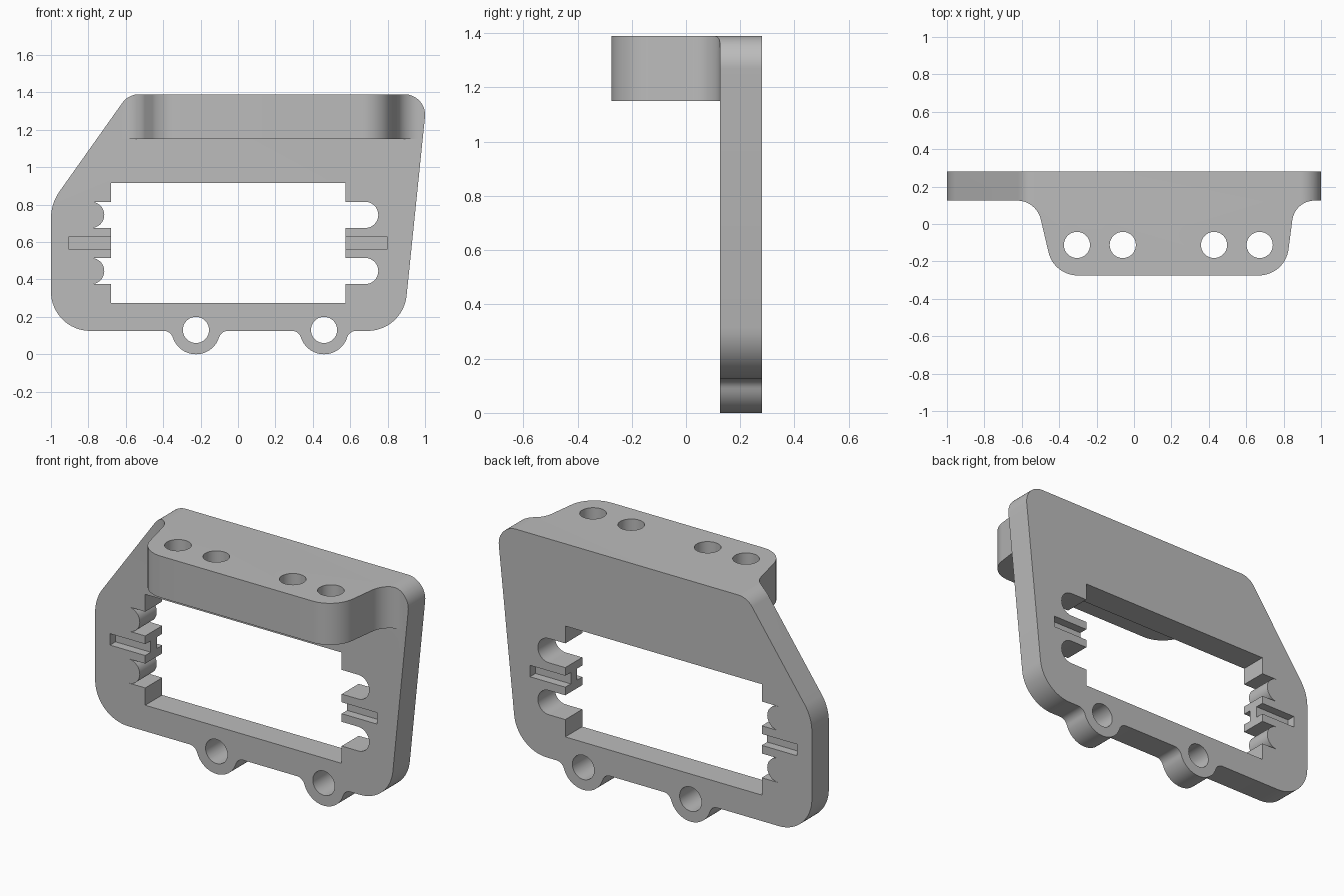
import bpy
import bmesh
import math
from mathutils import Vector

default_cube = bpy.data.objects.get("Cube")
if default_cube:
    bpy.data.objects.remove(default_cube)

BACK, FACE, TOP = 0.28, 0.125, 1.39   # plate back, plate front, top height
BOTTOM = 0.125                        # lower edge of the plate


def arc(center, radius, start, end, steps=12):
    """Points along an arc, angles in radians."""
    return [Vector((center[0] + radius * math.cos(start + (end - start) * i / steps),
                    center[1] + radius * math.sin(start + (end - start) * i / steps)))
            for i in range(steps + 1)]


def rounded(corners, steps=12):
    """Closed outline from (x, y, radius) corners, each filleted."""
    points = []
    for i, (x, y, radius) in enumerate(corners):
        p = Vector((x, y))
        if radius == 0:
            points.append(p)
            continue
        a = (Vector(corners[i - 1][:2]) - p).normalized()
        b = (Vector(corners[(i + 1) % len(corners)][:2]) - p).normalized()
        half = a.angle(b) / 2
        center = p + (a + b).normalized() * radius / math.sin(half)
        start = p + a * radius / math.tan(half) - center
        end = p + b * radius / math.tan(half) - center
        a0 = math.atan2(start.y, start.x)
        turn = math.atan2(start.x * end.y - start.y * end.x, start.dot(end))
        points += arc(center, radius, a0, a0 + turn, steps)
    return points


def prism(name, points, low, high, axis):
    """Extrude an outline along y (outline in x, z) or z (outline in x, y)."""
    bm = bmesh.new()

    def place(p, h):
        return (p[0], h, p[1]) if axis == "y" else (p[0], p[1], h)

    face = bm.faces.new([bm.verts.new(place(p, low)) for p in points])
    ext = bmesh.ops.extrude_face_region(bm, geom=[face])
    verts = [v for v in ext["geom"] if isinstance(v, bmesh.types.BMVert)]
    shift = (0, high - low, 0) if axis == "y" else (0, 0, high - low)
    bmesh.ops.translate(bm, verts=verts, vec=shift)
    bmesh.ops.recalc_face_normals(bm, faces=bm.faces)
    mesh = bpy.data.meshes.new(name)
    bm.to_mesh(mesh)
    bm.free()
    obj = bpy.data.objects.new(name, mesh)
    bpy.context.collection.objects.link(obj)
    return obj


def box(x0, x1, y0, y1):
    return [(x0, y0), (x1, y0), (x1, y1), (x0, y1)]


def combine(target, other, operation):
    """Apply a boolean and drop the helper."""
    other.hide_render = True
    bpy.context.view_layer.objects.active = target
    mod = target.modifiers.new("cut", "BOOLEAN")
    mod.object, mod.operation, mod.solver = other, operation, "EXACT"
    bpy.ops.object.modifier_apply(modifier=mod.name)
    bpy.data.objects.remove(other)


def lug(cx, cz=0.13, radius=0.13, blend=0.05):
    """Rounded ear below the bottom edge with blended shoulders."""
    dz = BOTTOM - blend - cz
    dx = math.sqrt((radius + blend) ** 2 - dz ** 2)
    slope = math.atan2(-dz, dx)
    quarter = math.pi / 2
    return (arc((cx - dx, cz + dz), blend, quarter, slope, 8)
            + arc((cx, cz), radius, math.pi + slope, 2 * math.pi - slope, 28)[1:-1]
            + arc((cx + dx, cz + dz), blend, math.pi - slope, quarter, 8))


# Front silhouette, starting after the bottom left corner
lug_centers = (-0.225, 0.46)
silhouette = rounded([
    (0.882, BOTTOM, 0.21), (1.012, TOP, 0.11), (-0.586, TOP, 0.11),
    (-1.0, 0.806, 0.25), (-1.0, BOTTOM, 0.21)], 16)
for cx in lug_centers:
    silhouette += lug(cx)

# Shelf outline seen from above, flaring into the plate
shelf_outline = rounded([
    (-0.8, FACE, 0), (-0.522, FACE, 0.13), (-0.428, -0.275, 0.16),
    (0.808, -0.275, 0.16), (0.86, FACE, 0.12), (1.2, FACE, 0)], 14)[1:-1]
shelf_outline += [(shelf_outline[-1].x, 0.2), (shelf_outline[0].x, 0.2)]

# Plate and shelf, both trimmed to the silhouette
bracket = prism("servo_bracket", box(-1.5, 1.5, -0.5, 1.8), FACE, BACK, "y")
combine(bracket, prism("shelf", shelf_outline, 1.15, 1.6, "z"), "UNION")
combine(bracket, prism("silhouette", silhouette, -0.5, 0.5, "y"), "INTERSECT")

# Central window
left, right = -0.68, 0.575
combine(bracket, prism("window", box(left, right, 0.275, 0.915), 0.0, 0.5, "y"), "DIFFERENCE")

# Round-ended screw slots and shallow grooves on both sides of the window
middle = (left + right) / 2
for side, edge in ((-1, left), (1, right)):
    for z in (0.745, 0.445):
        tip = edge + side * 0.105
        slot = arc((tip, z), 0.07, -side * math.pi / 2, side * math.pi / 2, 20)
        slot += [(middle, z + side * 0.07), (middle, z - side * 0.07)]
        combine(bracket, prism("slot", slot, 0.0, 0.5, "y"), "DIFFERENCE")
    x0, x1 = sorted((middle, edge + side * 0.225))
    for y0, y1 in ((0.0, FACE + 0.05), (BACK - 0.05, 0.5)):
        combine(bracket, prism("groove", box(x0, x1, 0.562, 0.628), y0, y1, "y"), "DIFFERENCE")

# Holes through the lugs and the shelf
for cx in lug_centers:
    hole = arc((cx, 0.13), 0.07, 0, 2 * math.pi, 40)[:-1]
    combine(bracket, prism("lug_hole", hole, 0.0, 0.5, "y"), "DIFFERENCE")
for cx in (-0.305, -0.06, 0.428, 0.672):
    hole = arc((cx, -0.112), 0.07, 0, 2 * math.pi, 40)[:-1]
    combine(bracket, prism("shelf_hole", hole, 1.0, 1.6, "z"), "DIFFERENCE")

# Single grey finish
grey = bpy.data.materials.new("plain_grey")
grey.use_nodes = True
color = (0.5, 0.5, 0.5, 1.0)
grey.diffuse_color = color
grey.node_tree.nodes["Principled BSDF"].inputs["Base Color"].default_value = color
bracket.data.materials.clear()
bracket.data.materials.append(grey)

bpy.ops.object.select_all(action="DESELECT")
bracket.select_set(True)
bpy.context.view_layer.objects.active = bracket
bpy.ops.object.shade_smooth_by_angle(angle=math.radians(30))
